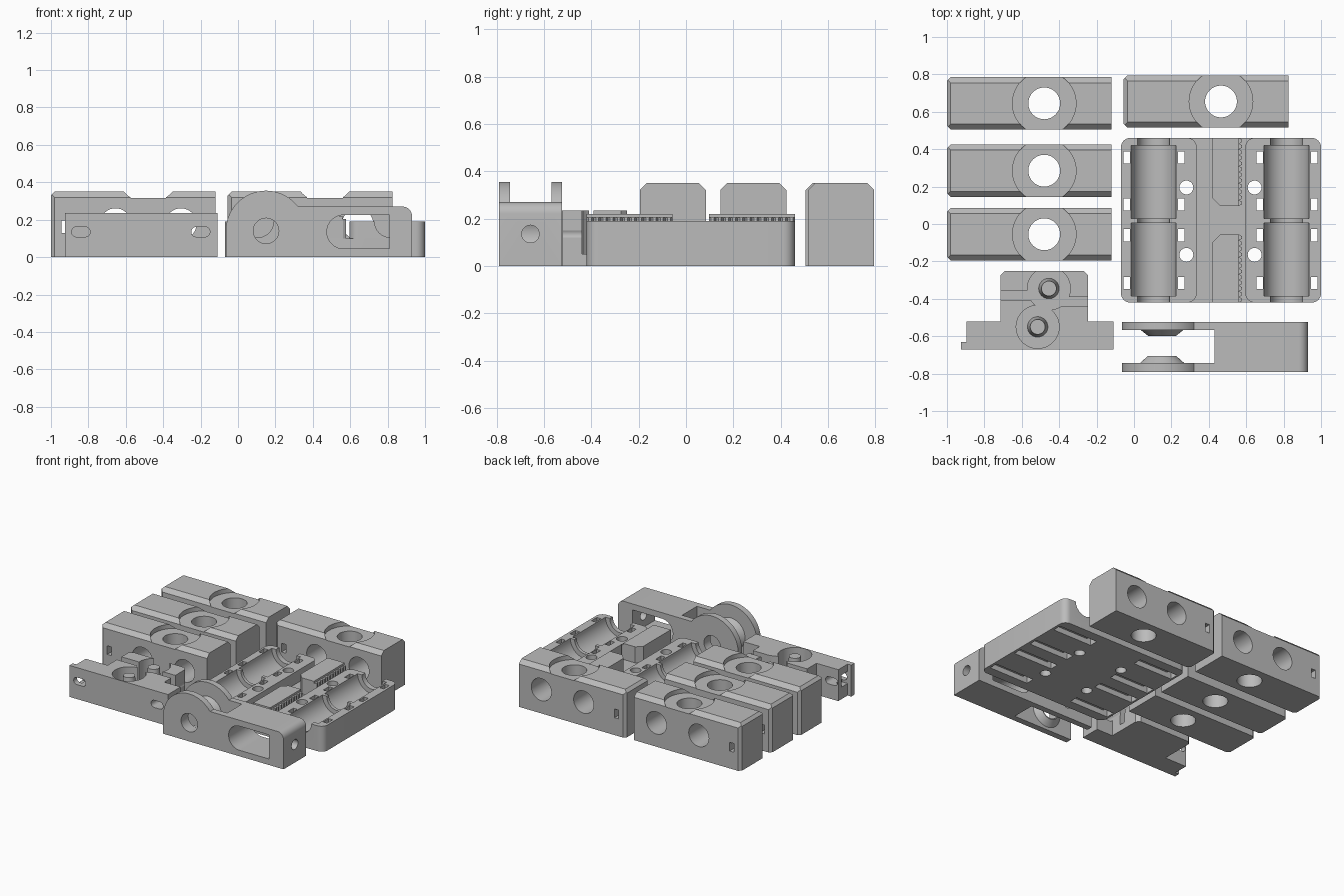
import bpy, bmesh, math
from mathutils import Matrix

cube = bpy.data.objects.get("Cube")
if cube:
    bpy.data.objects.remove(cube)

grey = bpy.data.materials.new("plain_grey")
grey.use_nodes = True
grey.diffuse_color = (0.5, 0.5, 0.5, 1)
grey.node_tree.nodes["Principled BSDF"].inputs["Base Color"].default_value = (0.5, 0.5, 0.5, 1)


def prism(name, pts, lo, hi, axis="z"):
    """Extrude a 2D profile: axis z uses (x, y), y uses (x, z), x uses (y, z)."""
    place = {"z": lambda a, b, h: (a, b, h), "y": lambda a, b, h: (a, h, b),
             "x": lambda a, b, h: (h, a, b)}[axis]
    bm = bmesh.new()
    face = bm.faces.new([bm.verts.new(place(a, b, lo)) for a, b in pts])
    top = bmesh.ops.extrude_face_region(bm, geom=[face])["geom"]
    shift = place(0, 0, hi - lo)
    bmesh.ops.translate(bm, vec=shift, verts=[v for v in top if isinstance(v, bmesh.types.BMVert)])
    return finish(name, bm)


def finish(name, bm):
    bmesh.ops.recalc_face_normals(bm, faces=bm.faces)
    mesh = bpy.data.meshes.new(name)
    bm.to_mesh(mesh)
    bm.free()
    mesh.materials.append(grey)
    obj = bpy.data.objects.new(name, mesh)
    bpy.context.collection.objects.link(obj)
    return obj


def box(name, x0, x1, y0, y1, z0, z1):
    return prism(name, [(x0, y0), (x1, y0), (x1, y1), (x0, y1)], z0, z1)


def arc(cx, cy, r, start, end, n):
    angles = [math.radians(start + (end - start) * i / n) for i in range(n + 1)]
    return [(cx + r * math.cos(a), cy + r * math.sin(a)) for a in angles]


def cyl(name, cx, cy, r, lo, hi, axis="z", n=48):
    return prism(name, arc(cx, cy, r, 0, 360, n)[:-1], lo, hi, axis)


def cone(name, loc, r1, r2, depth, rot=None):
    bm = bmesh.new()
    m = Matrix.Translation(loc) @ (rot or Matrix())
    bmesh.ops.create_cone(bm, cap_ends=True, segments=48, radius1=r1, radius2=r2, depth=depth, matrix=m)
    return finish(name, bm)


def rounded(x0, x1, y0, y1, r):
    return (arc(x1 - r, y0 + r, r, -90, 0, 8) + arc(x1 - r, y1 - r, r, 0, 90, 8)
            + arc(x0 + r, y1 - r, r, 90, 180, 8) + arc(x0 + r, y0 + r, r, 180, 270, 8))


def combine(obj, others, operation="DIFFERENCE"):
    for other in others:
        other.hide_render = True
        mod = obj.modifiers.new("combine", "BOOLEAN")
        mod.operation, mod.solver, mod.object = operation, "EXACT", other
        bpy.context.view_layer.objects.active = obj
        bpy.ops.object.modifier_apply(modifier=mod.name)
        bpy.data.objects.remove(other)


def smooth(obj):
    bpy.ops.object.select_all(action="DESELECT")
    obj.select_set(True)
    bpy.context.view_layer.objects.active = obj
    bpy.ops.object.shade_smooth_by_angle(angle=math.radians(25))


# Four rod clamp blocks with chamfered tops, cross holes and a round seat
def clamp_block(name, x, y):
    L, W, H, c, e = 0.88, 0.14, 0.35, 0.03, 0.02
    block = prism(name, [(y - W, 0), (y + W, 0), (y + W, H - c), (y + W - c, H),
                         (y - W + c, H), (y - W, H - c)], x, x + L, "x")
    trims = [prism("trim", [(x - 1, y + s * W), (x - 1, y + s * (W + 1)), (x + e, y + s * (W + 1)),
                            (x + e, y + s * W), (x, y + s * (W - e))], -1, 1) for s in (-1, 1)]
    trims.append(prism("trim", [(x - 1, H - e), (x, H - e), (x + e, H), (x + e, 1), (x - 1, 1)],
                       y - 1, y + 1, "y"))
    mid = x + 0.52
    cuts = [cyl("seat", mid, y, 0.17, 0.317, 1), cyl("bore", mid, y, 0.085, -1, 1)]
    cuts += [cyl("cross", mid + s * 0.175, 0.178, 0.083, y - 1, y + 1, "y") for s in (-1, 1)]
    cuts.append(box("slot", x + 0.055, x + 0.09, y - 1, y + 1, 0.13, 0.195))
    combine(block, trims + cuts)
    smooth(block)


for i, (x, y) in enumerate([(-1, 0.645), (-1, 0.285), (-1, -0.055), (-0.055, 0.655)]):
    clamp_block(f"clamp_block_{i + 1}", x, y)

# Carriage: two bearing pads joined by a low plate
Y0, Y1, YM, TOP = -0.42, 0.46, 0.02, 0.19
carriage = prism("carriage", rounded(-0.07, 0.335, Y0, Y1, 0.05), 0, TOP)
combine(carriage, [prism("pad", rounded(0.595, 1.0, Y0, Y1, 0.05), 0, TOP),
                   box("middle", 0.25, 0.68, Y0, Y1, 0, 0.1)], "UNION")
cuts = []
for cx in (0.105, 0.815):
    cuts.append(cyl("rod_channel", cx, TOP, 0.085, -1, 1, "y"))
    cuts += [cyl("bearing_seat", cx, TOP, 0.12, a, a + 0.39, "y") for a in (-0.385, 0.03)]
    for y in (0.355, 0.105, -0.06, -0.315):
        w = 0.0325
        cuts.append(box("tie_groove", cx - 0.16, cx + 0.165, y - w, y + w, -1, 0.04))
        for sx in (-0.143, 0.148):
            cuts.append(box("tie_slot", cx + sx - 0.017, cx + sx + 0.017, y - w, y + w, -0.5, 1))
cuts += [cyl("screw_hole", x, y, 0.037, -1, 1, n=32) for x in (0.28, 0.645) for y in (0.195, -0.165)]
combine(carriage, cuts)
smooth(carriage)

# Toothed belt grips, mirrored across the carriage middle
for side, name in ((1, "rear"), (-1, "front")):
    near, far = YM + side * 0.077, YM + side * 0.44
    prism(name + "_belt_grip", [(0.42, near + side * 0.04), (0.46, near), (0.56, near),
                                (0.56, far), (0.42, far)], 0.09, 0.22)
    n = 12
    step = (far - near) / n
    teeth = [(0.55, near)]
    for i in range(n):
        y = near + i * step
        teeth += [(0.562, y), (0.578, y + step * 0.3), (0.578, y + step * 0.7)]
    prism(name + "_belt_teeth", teeth + [(0.562, far), (0.55, far)], 0.09, 0.205)

# Forked tensioner with a round head, adjuster window and end screw hole
F0, F1, FM = -0.79, -0.523, -0.657
outline = ([(-0.065, 0), (0.93, 0)] + arc(0.88, 0.22, 0.05, 0, 90, 8)
           + arc(0.15, 0.14, 0.215, 37, 180, 40))
fork = prism("tensioner_fork", outline, F0, F1, "y")
combine(fork, [box("gap", -1, 0.43, -0.743, -0.568, -1, 1)])
tilt = Matrix.Rotation(math.pi / 2, 4, "X")
bosses = [cone("boss", (0.15, -0.725, 0.14), 0.075, 0.12, 0.04, tilt),
          cone("boss", (0.15, -0.584, 0.14), 0.12, 0.075, 0.034, tilt.inverted())]
bosses[0].data.update()
bpy.data.objects.remove(bosses[1])
bosses[1] = cone("boss", (0.15, -0.58, 0.14), 0.12, 0.075, 0.036, tilt)
combine(fork, bosses, "UNION")
window = [(0.81, 0.045), (0.81, 0.225)] + arc(0.565, 0.135, 0.09, 90, 270, 20)
combine(fork, [cyl("pivot", 0.15, 0.14, 0.068, -1, 1, "y"), prism("window", window, -1, 1, "y"),
               cyl("end_hole", FM, 0.135, 0.037, 0.7, 1, "x", 32)])
smooth(fork)

# Idler bracket: front bar with rear block, belt channel and two pins
H = 0.235
bracket = prism("idler_bracket", [(-0.925, -0.67), (-0.11, -0.67), (-0.11, -0.52), (-0.245, -0.52),
                                  (-0.245, -0.275), (-0.27, -0.25), (-0.69, -0.25), (-0.715, -0.275),
                                  (-0.715, -0.52), (-0.895, -0.52), (-0.895, -0.63),
                                  (-0.925, -0.63)], 0, H)
pins = [(-0.455, -0.345), (-0.515, -0.55)]
cuts = [cyl("idler_seat", x, y, 0.115, 0.05, 1) for x, y in pins]
cuts.append(box("belt_channel_left", -0.8, -0.46, -0.41, -0.355, 0.05, 1))
cuts.append(box("belt_channel_right", -0.5, -0.2, -0.44, -0.39, 0.05, 1))
cuts.append(box("end_notch", -0.96, -0.85, -0.63, -0.56, 0.09, 0.18))
for cx in (-0.84, -0.2):
    stadium = arc(cx + 0.023, 0.135, 0.027, -90, 90, 10) + arc(cx - 0.023, 0.135, 0.027, 90, 270, 10)
    cuts.append(prism("screw_slot", stadium, -1, 0, "y"))
combine(bracket, cuts)
smooth(bracket)
for i, (x, y) in enumerate(pins):
    smooth(cone(f"idler_pin_{i + 1}", (x, y, 0.135), 0.055, 0.04, 0.18))
